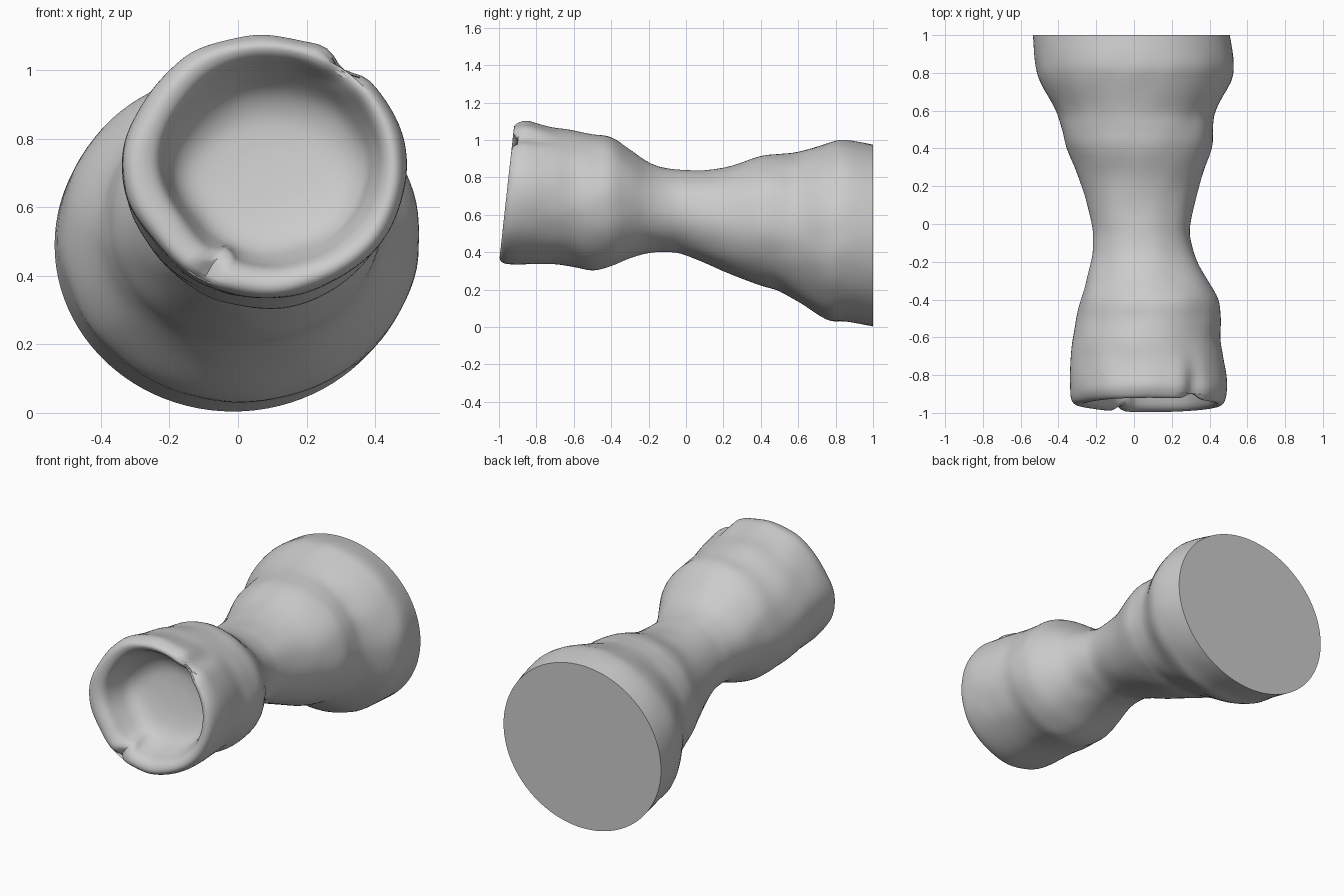
import bpy, bmesh, math
from mathutils import noise, Vector

if "Cube" in bpy.data.objects:
    bpy.data.objects.remove(bpy.data.objects["Cube"])

SEG, SUB = 96, 4

# Sections along the body: y, left x, right x, bottom z, top z, rim tilt
outer = [
    (1.0, -.535, .507, .004, .975, 0), (.85, -.522, .53, .03, 1.0, 0),
    (.75, -.497, .512, .043, .98, 0), (.6, -.412, .432, .135, .935, 0),
    (.5, -.382, .42, .19, .925, 0), (.4, -.355, .41, .22, .912, 0),
    (.2, -.275, .345, .30, .85, 0), (0, -.225, .30, .385, .84, 0),
    (-.1, -.22, .305, .402, .848, 0), (-.2, -.227, .335, .40, .88, 0),
    (-.3, -.25, .395, .37, .945, 0), (-.4, -.28, .447, .325, 1.015, 0),
    (-.5, -.305, .457, .303, 1.03, 0), (-.6, -.322, .455, .322, 1.05, 0),
    (-.7, -.335, .472, .335, 1.065, .1), (-.8, -.342, .488, .335, 1.085, .4),
    (-.88, -.343, .49, .335, 1.10, .75),
]
# Rounded rim folding into the hollow
inner = [
    (-.93, -.335, .483, .342, 1.094, 1), (-.955, -.31, .465, .362, 1.078, 1),
    (-.955, -.27, .442, .392, 1.058, 1), (-.93, -.235, .42, .42, 1.035, 1),
    (-.86, -.212, .397, .442, 1.0, 1.2), (-.78, -.18, .37, .475, .94, 1.6),
    (-.735, -.12, .30, .53, .86, 2), (-.72, .0, .19, .61, .77, 2),
]


def spline(rows):
    """Smooth interpolation through the sections."""
    result = []
    for i in range(len(rows) - 1):
        p = [rows[max(i - 1, 0)], rows[i], rows[i + 1], rows[min(i + 2, len(rows) - 1)]]
        for s in range(SUB):
            t = s / SUB
            result.append([b + .5 * t * (c - a + t * (2*a - 5*b + 4*c - d + t * (3*(b - c) + d - a)))
                           for a, b, c, d in zip(*p)])
    return result + [list(rows[-1])]


def dent(angle, centre, width):
    d = math.degrees(angle) - centre
    d = (d + 180) % 360 - 180
    return math.exp(-(d / width) ** 2)


def ramp(v, a, b):
    t = min(max((v - a) / (b - a), 0), 1)
    return t * t * (3 - 2 * t)


bm = bmesh.new()
rings = []
rows = spline(outer + inner)
last_outer = (len(outer) + 1) * SUB
for k, (y, xl, xr, zb, zt, tilt) in enumerate(rows):
    ring = []
    inside = k > last_outer
    mouth = ramp(-y, .6, .88)
    for i in range(SEG):
        a = math.tau * i / SEG
        r = 1 - .05 * mouth * (dent(a, 215, 22) + .6 * dent(a, 148, 18))
        # Groove over the upper rim, fold inside the lower rim
        if not inside:
            r -= .07 * ramp(-y, .62, .9) * dent(a, 53, 7)
            r += .02 * ramp(-y, .62, .9) * dent(a, 66, 7)
        else:
            r -= .09 * dent(a, 245, 5) * ramp(-y, .76, .93)
        x = (xl + xr) / 2 + (xr - xl) / 2 * r * math.cos(a)
        z = (zb + zt) / 2 + (zt - zb) / 2 * r * math.sin(a)
        yy = y + .11 * tilt * (z - .72)
        if k > last_outer - SUB:
            yy += .03 * dent(a, 53, 7) * ramp(-y, .85, .95)
            yy += .03 * dent(a, 243, 4) * ramp(-y, .85, .95)
        # Slight hand-worked unevenness
        n = .006 * noise.noise(Vector((x, yy, z)) * 7) * ramp(1 - y, 0, .2)
        ring.append(bm.verts.new((x + n * math.cos(a), yy, max(z + n * math.sin(a), 0))))
    rings.append(ring)

for r0, r1 in zip(rings, rings[1:]):
    for i in range(SEG):
        j = (i + 1) % SEG
        bm.faces.new((r0[i], r0[j], r1[j], r1[i]))

# Flat back and floor of the hollow
bm.faces.new(rings[0])
floor = bm.verts.new(sum((v.co for v in rings[-1]), Vector()) / SEG)
for i in range(SEG):
    bm.faces.new((rings[-1][i], rings[-1][(i + 1) % SEG], floor))
bmesh.ops.recalc_face_normals(bm, faces=bm.faces)

mesh = bpy.data.meshes.new("hollow_stem")
bm.to_mesh(mesh)
bm.free()
body = bpy.data.objects.new("hollow_stem", mesh)
bpy.context.collection.objects.link(body)
bpy.context.view_layer.objects.active = body
body.select_set(True)
bpy.ops.object.shade_smooth_by_angle(angle=math.radians(50))
